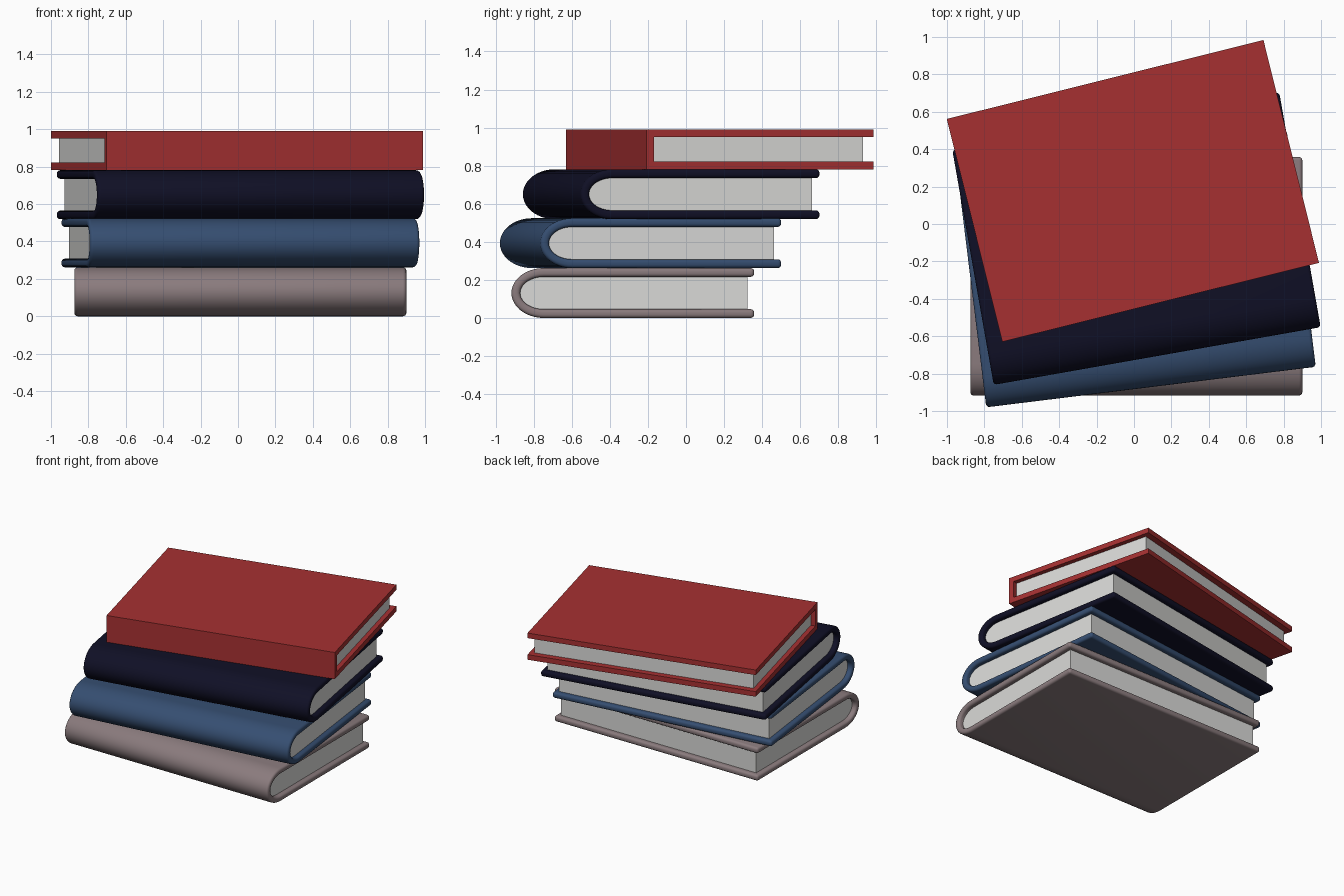
import bpy, bmesh, math

if "Cube" in bpy.data.objects:
    bpy.data.objects.remove(bpy.data.objects["Cube"])


def material(name, rgb):
    m = bpy.data.materials.new(name)
    m.diffuse_color = (*rgb, 1)
    m.use_nodes = True
    m.node_tree.nodes["Principled BSDF"].inputs["Base Color"].default_value = m.diffuse_color
    return m


PAPER = material("paper white", (0.70, 0.70, 0.685))


def spine_profile(depth, low, high, front, bulge):
    """Points (y, z): back bottom edge, round the spine, back top edge."""
    if not bulge:
        return [(depth, low), (front, low), (front, high), (depth, high)]
    mid, half, n = (low + high) / 2, (high - low) / 2, 22
    arc = [(front + bulge * (1 - math.sin(math.pi * i / n)),
            mid - half * math.cos(math.pi * i / n)) for i in range(n + 1)]
    return [(depth, low)] + arc + [(depth, high)]


def finish(name, bm, mat, spot, angle, bevel=0.0):
    bmesh.ops.recalc_face_normals(bm, faces=bm.faces)
    me = bpy.data.meshes.new(name)
    bm.to_mesh(me)
    bm.free()
    me.materials.append(mat)
    ob = bpy.data.objects.new(name, me)
    bpy.context.collection.objects.link(ob)
    ob.location = spot
    ob.rotation_euler.z = math.radians(angle)
    bpy.ops.object.select_all(action='DESELECT')
    ob.select_set(True)
    bpy.context.view_layer.objects.active = ob
    if bevel:
        b = ob.modifiers.new("soft edges", 'BEVEL')
        b.width, b.segments = bevel, 4
        b.limit_method, b.angle_limit = 'ANGLE', math.radians(40)
        b.use_clamp_overlap = False
        bpy.ops.object.modifier_apply(modifier=b.name)
    bpy.ops.object.shade_smooth_by_angle(angle=math.radians(35))


def book(name, mat, spot, angle, length, depth, height, board, bulge, margin_x, margin_y):
    # cover: one folded C section, swept along the spine
    outer = spine_profile(depth, 0, height, 0, bulge)
    inner = spine_profile(depth, board, height - board, board,
                          max(bulge - board, 0))
    bm = bmesh.new()
    ends = [[[bm.verts.new((x, y, z)) for y, z in line] for line in (outer, inner)]
            for x in (0, length)]
    (o0, i0), (o1, i1) = ends
    last = len(outer) - 1
    for k in range(last):
        for a, b in ((o0, o1), (i0, i1), (o0, i0), (o1, i1)):
            bm.faces.new((a[k], a[k + 1], b[k + 1], b[k]))
    for k in (0, last):
        bm.faces.new((o0[k], i0[k], i1[k], o1[k]))
    finish(name + "_cover", bm, mat, spot, angle, 0.018 if bulge else 0)

    # page block, tucked slightly into the cover
    t = board - 0.002
    loop = spine_profile(depth - margin_y, t, height - t, t, max(bulge - t, 0))
    bm = bmesh.new()
    face = bm.faces.new([bm.verts.new((margin_x, y, z)) for y, z in loop])
    new = bmesh.ops.extrude_face_region(bm, geom=[face], use_keep_orig=True)["geom"]
    bmesh.ops.translate(bm, vec=(length - 2 * margin_x, 0, 0),
                        verts=[v for v in new if isinstance(v, bmesh.types.BMVert)])
    finish(name + "_pages", bm, PAPER, spot, angle)


# three rounded-spine books, each turned a little more
rounded = [
    ("mauve_book", (0.255, 0.198, 0.206), (-0.875, -0.917, 0.0), 0),
    ("blue_book", (0.036, 0.076, 0.165), (-0.79, -0.98, 0.262), 7),
    ("navy_book", (0.005, 0.005, 0.019), (-0.75, -0.86, 0.519), 10),
]
for name, rgb, spot, angle in rounded:
    book(name, material(name.replace("_book", " cloth"), rgb), spot, angle,
         1.775, 1.275, 0.262, 0.046, 0.17, 0.038, 0.036)

# square-spine book on top
book("red_book", material("red cloth", (0.38, 0.030, 0.031)), (-0.704, -0.63, 0.781), 14,
     1.745, 1.228, 0.21, 0.04, 0, 0.035, 0.047)
